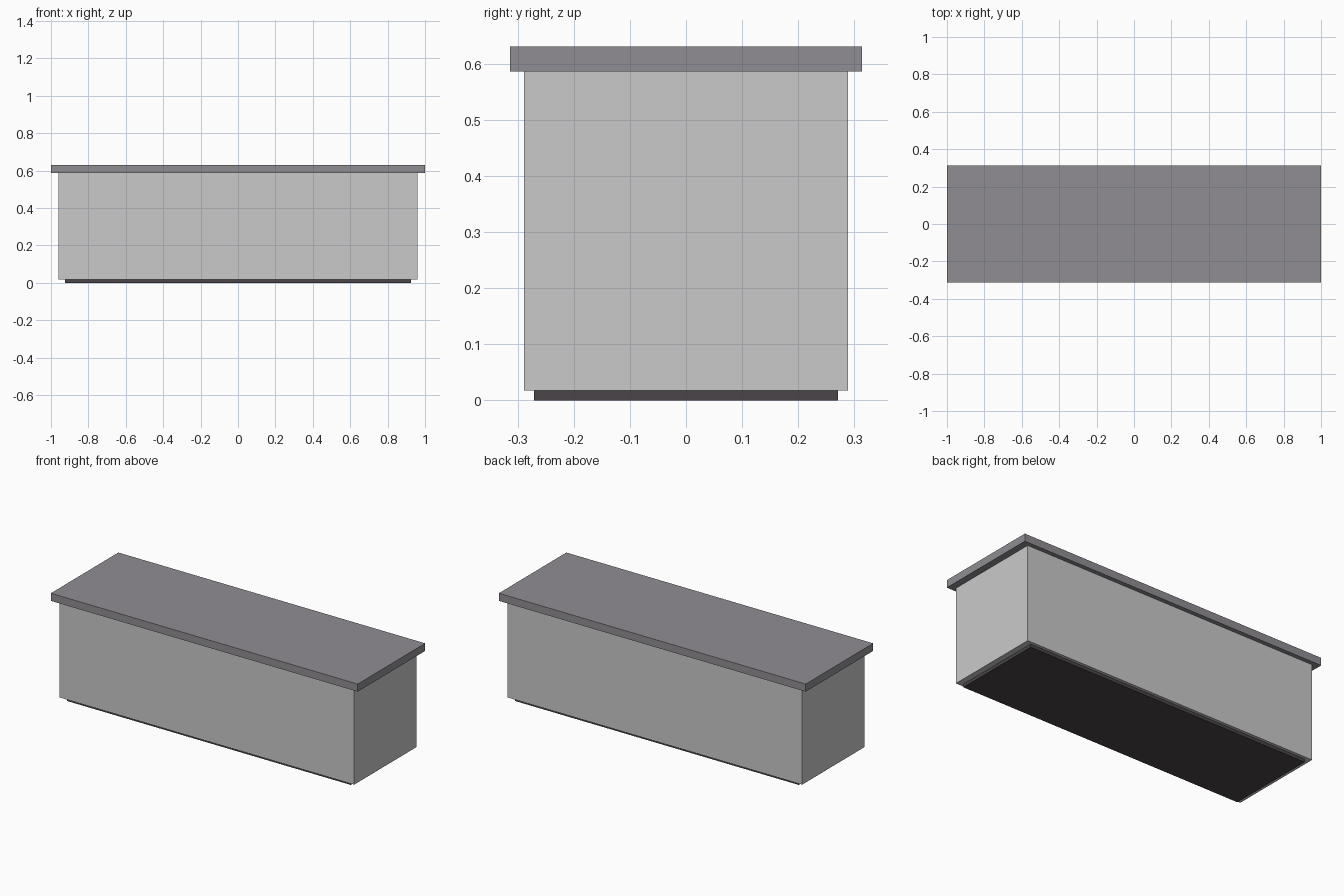
import bpy

cube = bpy.data.objects.get("Cube")
if cube:
    bpy.data.objects.remove(cube, do_unlink=True)


def material(name, color):
    mat = bpy.data.materials.new(name)
    mat.use_nodes = True
    mat.diffuse_color = color
    mat.node_tree.nodes["Principled BSDF"].inputs["Base Color"].default_value = color
    return mat


def box(name, half_x, half_y, bottom, top, mat):
    bpy.ops.mesh.primitive_cube_add(size=2, location=(0, 0, (bottom + top) / 2))
    obj = bpy.context.object
    obj.name = name
    obj.scale = (half_x, half_y, (top - bottom) / 2)
    bpy.ops.object.transform_apply(location=False, rotation=False, scale=True)
    obj.data.materials.append(mat)
    return obj


light_grey = material("light grey", (0.59, 0.59, 0.59, 1))
mid_grey = material("mid grey", (0.28, 0.27, 0.29, 1))
charcoal = material("charcoal", (0.07, 0.06, 0.066, 1))

# Recessed plinth, main body and overhanging slab
box("plinth", 0.925, 0.271, 0, 0.018, charcoal)
box("counter_body", 0.96, 0.289, 0.018, 0.586, light_grey)
box("counter_top", 1.0, 0.314, 0.586, 0.631, mid_grey)
